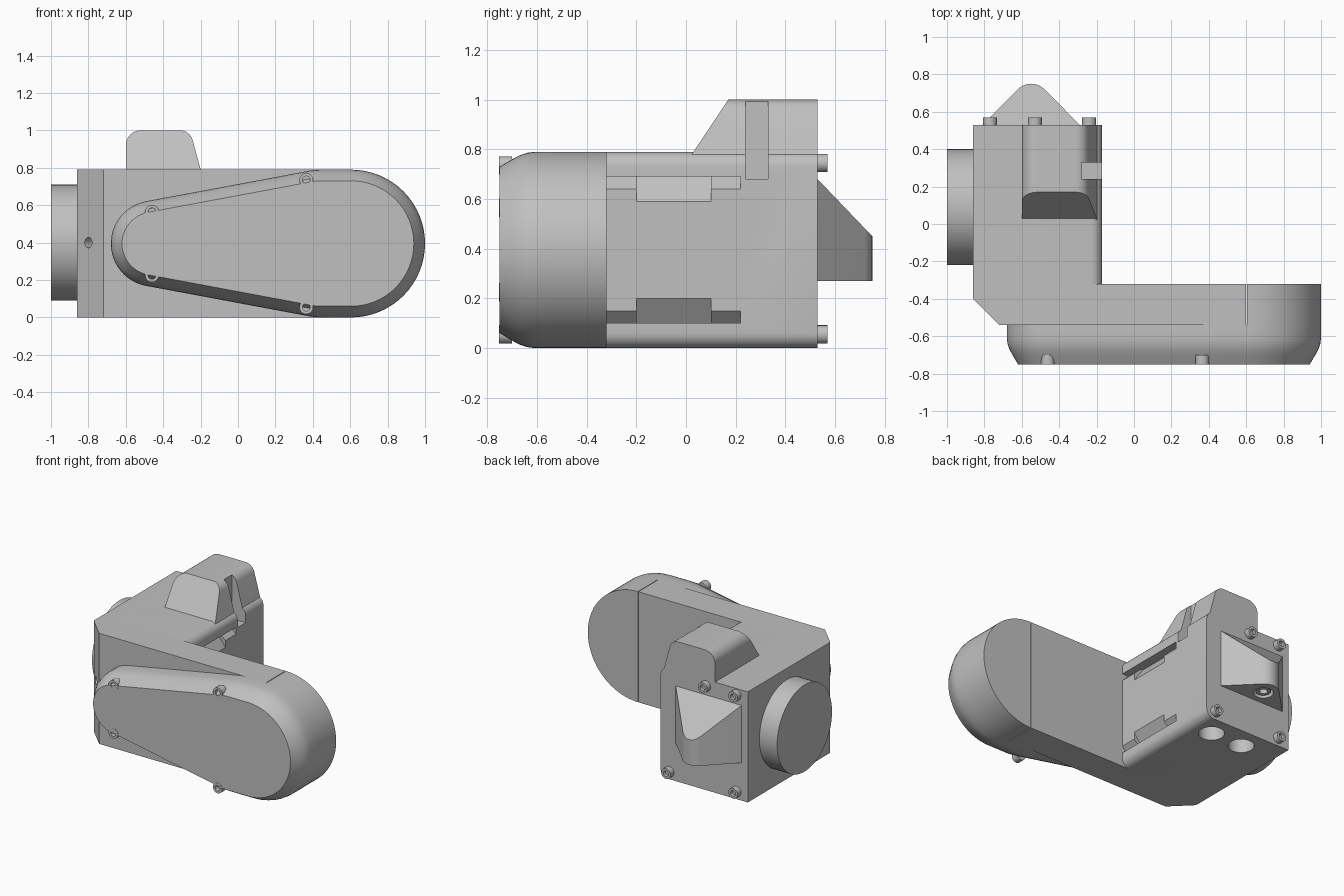
import bpy, bmesh
from math import sin, cos, radians, degrees, asin
from mathutils import Vector

if "Cube" in bpy.data.objects:
    bpy.data.objects.remove(bpy.data.objects["Cube"])

grey = bpy.data.materials.new("plain grey")
grey.use_nodes = True
colour = (0.53, 0.53, 0.53, 1)
grey.diffuse_color = colour
grey.node_tree.nodes["Principled BSDF"].inputs["Base Color"].default_value = colour

H, MID = 0.79, 0.395           # housing height and centre line
BACK, STEP, FRONT = 0.53, -0.32, -0.54


def loft(name, rings):
    """Skin matching rings of 3D points and cap both ends."""
    bm = bmesh.new()
    loops = [[bm.verts.new(p) for p in ring] for ring in rings]
    n = len(loops[0])
    for a, b in zip(loops, loops[1:]):
        for i in range(n):
            j = (i + 1) % n
            bm.faces.new((a[i], a[j], b[j], b[i]))
    bm.faces.new(loops[0])
    bm.faces.new(loops[-1])
    bmesh.ops.recalc_face_normals(bm, faces=bm.faces)
    mesh = bpy.data.meshes.new(name)
    bm.to_mesh(mesh)
    bm.free()
    obj = bpy.data.objects.new(name, mesh)
    bpy.context.collection.objects.link(obj)
    mesh.materials.append(grey)
    return obj


def place(pts, axis, w):
    order = {"x": lambda u, v: (w, u, v), "y": lambda u, v: (u, w, v), "z": lambda u, v: (u, v, w)}
    return [order[axis](u, v) for u, v in pts]


def prism(name, pts, axis, a, b):
    return loft(name, [place(pts, axis, a), place(pts, axis, b)])


def arc(u, v, r, start, end, n):
    angles = [radians(start + (end - start) * i / n) for i in range(n + 1)]
    return [(u + r * cos(t), v + r * sin(t)) for t in angles]


def circle(u, v, r, n=32):
    return arc(u, v, r, 0, 360, n)[:-1]


def box(name, x0, x1, y0, y1, z0, z1):
    return prism(name, [(x0, y0), (x1, y0), (x1, y1), (x0, y1)], "z", z0, z1)


def cut(target, cutters):
    for cutter in cutters:
        mod = target.modifiers.new("cut", "BOOLEAN")
        mod.operation, mod.solver, mod.object = "DIFFERENCE", "EXACT", cutter
        bpy.context.view_layer.objects.active = target
        bpy.ops.object.modifier_apply(modifier=mod.name)


def screw(name, u, v, axis, base, top, r=0.037):
    """Cap screw with a recessed socket."""
    floor = base + (top - base) * 0.4
    steps = [(base, r), (top, r), (top, r * 0.55), (floor, r * 0.55)]
    return loft(name, [place(circle(u, v, rad, 20), axis, w) for w, rad in steps])


# Main housing with rounded edges on the inner side
R = 0.06
section = [(-0.86, 0)] + arc(-0.17 - R, R, R, -90, 0, 6)
section += arc(-0.17 - R, H - R, R, 0, 90, 6) + [(-0.86, H)]
housing = prism("housing", section, "y", STEP, BACK)

# Chamfered corner and arm
plan = [(-0.86, STEP), (-0.86, -0.40), (-0.72, FRONT), (0.6, FRONT), (0.6, STEP)]
arm = prism("arm", plan, "z", 0, H)
arm_end = prism("arm_end", arc(0.605, MID, MID, -90, 90, 32), "y", FRONT, STEP)


# Tapered front cover with a rounded shoulder
def teardrop(inset):
    small, big = 0.23 - inset, MID - inset
    tilt = degrees(asin((big - small) / 0.9))
    return (arc(-0.45, MID, small, 90 + tilt, 270 - tilt, 24)
            + arc(0.45, MID, big, 270 - tilt, 270, 3)
            + arc(0.605, MID, big, -90, 90, 32)
            + arc(0.45, MID, big, 90, 90 + tilt, 3))


shoulder = [(FRONT, 0), (-0.61, 0), (-0.64, 0.004), (-0.67, 0.014), (-0.7, 0.03), (-0.75, 0.06)]
front_cover = loft("front_cover", [place(teardrop(i), "y", y) for y, i in shoulder])

# Round boss on the right side
side_boss = prism("side_boss", circle(0.09, 0.4, 0.31, 64), "x", -1, -0.85)

# Raised hump on top with a sloped front
outline = [(-0.6, 0.7)] + arc(-0.52, 0.92, 0.08, 180, 90, 8)
outline += arc(-0.31, 0.93, 0.07, 90, 15, 8) + [(-0.175, 0.7)]
hump = loft("top_hump", [[(x, 0.03 + (z - H) * 0.667, z) for x, z in outline],
                         place(outline, "y", BACK)])

# Rear hood with a sloped top
hood_plan = [(-0.81, BACK), (-0.29, BACK)] + arc(-0.55, 0.65, 0.1, 45, 135, 10)
hood = loft("rear_hood", [place(hood_plan, "z", 0.27),
                          [(x, y, 0.68 - (y - BACK) * 1.045) for x, y in hood_plan]])

# Cutters: strap groove, floor holes, latch slots, corner pin hole, port
groove = box("groove_cutter", -0.28, -0.05, 0.24, 0.33, 0.68, 1.2)
floor_holes = [prism("floor_hole_cutter", circle(x, 0.375, 0.085), "z", -0.1, 0.1)
               for x in (-0.34, -0.59)]
slots = []
for low, deep, y0, y1 in ((0.64, -0.22, -0.3199, 0.22), (0.59, -0.24, -0.2, 0.1)):
    wedge = [(-0.17, low), (deep, 0.69), (-0.1, 0.69), (-0.1, low)]
    slots.append(prism("slot_cutter", wedge, "y", y0, y1))
    slots.append(prism("slot_cutter", [(x, H - z) for x, z in wedge], "y", y0, y1))
pin_hole = prism("pin_hole_cutter", circle(0, 0, 0.028, 20), "z", -0.06, 0.06)
pin_hole.rotation_euler = Vector((-1, -1, 0)).to_track_quat("Z", "Y").to_euler()
pin_hole.location = (-0.8, -0.46, 0.4)
port_hole = prism("port_cutter", circle(-0.56, 0.635, 0.065), "z", 0.2, 0.34)
bpy.context.view_layer.update()

cut(housing, [groove] + floor_holes + slots)
cut(hump, [groove])
cut(arm, [pin_hole])
cut(hood, [port_hole])
for helper in [groove, pin_hole, port_hole] + floor_holes + slots:
    bpy.data.objects.remove(helper)

# Port ring and screws
screw("port_ring", -0.56, 0.635, "z", 0.34, 0.28, 0.05)
for x, dz in ((-0.46, 0.17), (0.365, 0.34)):
    for side in (-1, 1):
        screw("cover_screw", x, MID + side * dz, "y", -0.70, -0.752)
for x, z in ((-0.77, 0.745), (-0.53, 0.745), (-0.77, 0.055), (-0.24, 0.055)):
    screw("rear_screw", x, z, "y", BACK, 0.57)

# Smooth curved walls, keep edges sharp
bpy.ops.object.select_all(action="DESELECT")
for obj in bpy.context.scene.objects:
    if obj.type == "MESH":
        obj.select_set(True)
        bpy.context.view_layer.objects.active = obj
bpy.ops.object.shade_smooth_by_angle(angle=radians(25))
